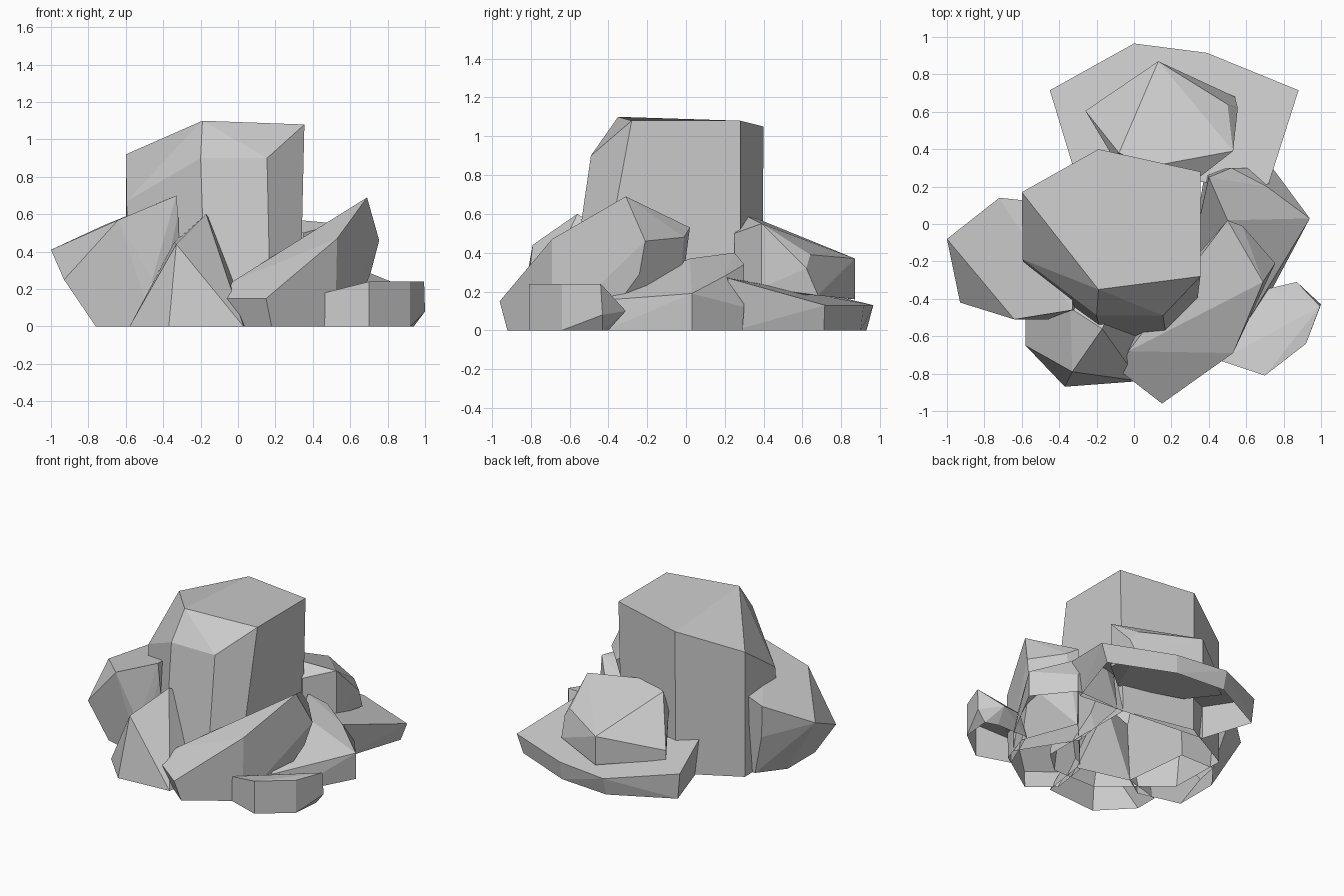
import bpy, bmesh, math


def rock(name, upper, base):
    """Faceted open-bottomed boulder: hull of upper corners and a ground outline."""
    bm = bmesh.new()
    for p in upper + [(x, y, 0) for x, y in base]:
        bm.verts.new(p)
    bmesh.ops.convex_hull(bm, input=bm.verts[:])
    loose = [v for v in bm.verts if not v.link_faces]
    bmesh.ops.delete(bm, geom=loose, context='VERTS')
    bmesh.ops.dissolve_limit(bm, angle_limit=math.radians(8),
                             verts=bm.verts[:], edges=bm.edges[:])
    bmesh.ops.recalc_face_normals(bm, faces=bm.faces[:])
    # The rocks are open where they meet the ground
    floor = [f for f in bm.faces if all(v.co.z < 0.001 for v in f.verts)]
    bmesh.ops.delete(bm, geom=floor, context='FACES')
    mesh = bpy.data.meshes.new(name)
    bm.to_mesh(mesh)
    bm.free()
    obj = bpy.data.objects.new(name, mesh)
    bpy.context.collection.objects.link(obj)
    return obj


# Tall central boulder
rock("central_rock",
     [(-.60, .17, .92), (-.19, .40, 1.05), (.355, .28, 1.08), (.355, -.28, 1.08),
      (-.19, -.35, 1.10), (-.20, -.49, .90), (.155, -.49, .90), (-.595, -.19, .67)],
     [(-.60, .17), (-.19, .39), (.33, .28), (.33, -.48), (.175, -.62),
      (-.17, -.62), (-.59, -.26)])

# Leaning boulder on the left
rock("left_rock",
     [(-1.0, -.08, .41), (-.72, .14, .54), (-.93, -.42, .25), (-.64, -.51, .57),
      (-.33, -.46, .70), (-.46, -.51, .25), (-.70, .12, .30), (-.33, .10, .66),
      (-.32, -.46, .60)],
     [(-.76, -.10), (-.76, -.42), (-.45, -.50), (-.30, -.40), (-.35, .08), (-.62, .08)])

# Pointed rock at the front left
rock("front_left_rock",
     [(-.33, -.79, .44), (-.17, -.56, .60), (-.34, -.45, .45), (-.10, -.40, .50)],
     [(-.58, -.65), (-.37, -.87), (.03, -.84), (.08, -.50), (-.30, -.40), (-.58, -.48)])

# Wedge rising to the right at the front
rock("front_wedge_rock",
     [(.15, -.96, .15), (-.07, -.79, .15), (-.03, -.68, .24), (.53, -.69, .47),
      (.69, -.31, .69), (.755, -.21, .46), (.50, .02, .53), (.58, -.01, .48),
      (.71, -.24, .29), (.05, -.55, .27)],
     [(.18, -.92), (.01, -.78), (.05, -.50), (.52, -.69), (.60, -.45), (.45, -.05)])

# Small block at the front right
rock("small_right_rock",
     [(.46, -.73, .18), (.70, -.81, .24), (.92, -.64, .24), (.995, -.44, .24),
      (1.0, -.43, .08), (.87, -.31, .10), (.70, -.35, .12)],
     [(.46, -.73), (.70, -.81), (.92, -.64), (.94, -.43), (.85, -.40), (.60, -.40)])

# Low sloping rock on the right
rock("right_rock",
     [(.94, .03, .19), (.74, .30, .12), (.71, .20, .28), (.50, .02, .37),
      (.40, .25, .40), (.75, -.22, .19), (.52, .30, .34), (.62, -.50, .15)],
     [(.94, .03), (.73, .29), (.38, .28), (.30, -.20), (.55, -.60), (.70, -.42)])

# Wide slab at the back
rock("back_slab",
     [(0, .965, .13), (.39, .915, .13), (.88, .715, .13), (.72, .215, .27),
      (.62, .19, .28), (-.33, .32, .26), (-.45, .715, .19)],
     [(0, .93), (.38, .90), (.83, .71), (.68, .25), (-.31, .34), (-.43, .71)])

# Block resting on the back slab
rock("back_upper_rock",
     [(.13, .87, .37), (-.26, .605, .27), (-.08, .38, .57), (.10, .31, .59),
      (.53, .39, .55), (.35, .25, .50), (.50, .64, .39), (.235, .80, .38),
      (.555, .62, .32), (.54, .68, .18), (.53, .39, .22), (.13, .87, .16),
      (-.26, .605, .20), (.35, .25, .20), (-.12, .37, .45), (-.10, .40, .20)],
     [])
